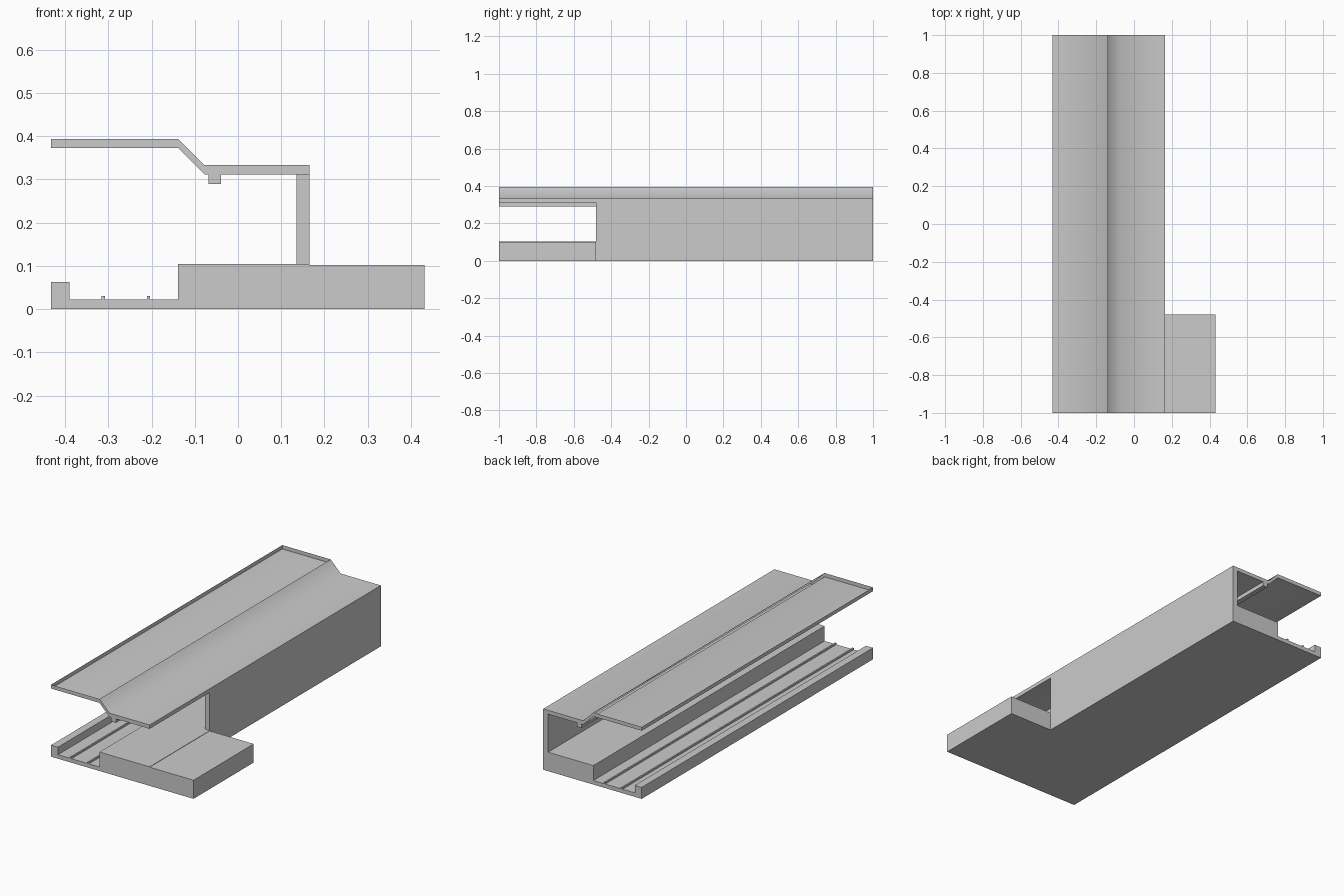
import bpy, bmesh
from math import radians

if "Cube" in bpy.data.objects:
    bpy.data.objects.remove(bpy.data.objects["Cube"])


def extrude_profile(name, pts, y0=-1.0, y1=1.0, open_top=None):
    """Extrude an x-z profile along y; open_top = z of a flat face to leave off."""
    bm = bmesh.new()
    face = bm.faces.new([bm.verts.new((x, y0, z)) for x, z in pts])
    res = bmesh.ops.extrude_face_region(bm, geom=[face], use_keep_orig=True)
    moved = [v for v in res["geom"] if isinstance(v, bmesh.types.BMVert)]
    bmesh.ops.translate(bm, verts=moved, vec=(0, y1 - y0, 0))
    bmesh.ops.recalc_face_normals(bm, faces=bm.faces[:])
    if open_top is not None:
        gone = [f for f in bm.faces if all(abs(v.co.z - open_top) < 1e-5 for v in f.verts)]
        bmesh.ops.delete(bm, geom=gone, context='FACES_ONLY')
    mesh = bpy.data.meshes.new(name)
    bm.to_mesh(mesh)
    bm.free()
    ob = bpy.data.objects.new(name, mesh)
    bpy.context.collection.objects.link(ob)
    return ob


def bar(name, x0, x1, z0, z1, y0=-1.0, y1=1.0):
    return extrude_profile(name, [(x0, z0), (x1, z0), (x1, z1), (x0, z1)], y0, y1)


# Track bed, side curb and platform in one section
extrude_profile("platform_and_track_bed", [
    (-0.432, 0), (0.165, 0), (0.165, 0.104), (-0.139, 0.104),
    (-0.139, 0.022), (-0.39, 0.022), (-0.39, 0.063), (-0.432, 0.063)])

# Rails
for i, x in enumerate((-0.312, -0.207)):
    bar(f"rail_{i + 1}", x - 0.004, x + 0.004, 0.022, 0.031)

# Entrance slab outside the wall opening
bar("entrance_slab", 0.165, 0.431, 0, 0.102, -1.0, -0.48)

# Back wall, leaving the entrance open
bar("back_wall", 0.135, 0.165, 0.104, 0.312, -0.48, 1.0)

# Bent canopy roof: the raised part is an open tray
roof = extrude_profile("canopy_roof", [
    (-0.432, 0.373), (-0.139, 0.373), (-0.078, 0.312), (0.165, 0.312),
    (0.165, 0.333), (-0.078, 0.333), (-0.139, 0.394), (-0.432, 0.394)],
    open_top=0.394)
bpy.context.view_layer.objects.active = roof
roof.select_set(True)
bpy.ops.object.shade_smooth_by_angle(angle=radians(60))

# Beam under the roof
bar("roof_beam", -0.068, -0.039, 0.29, 0.312)
